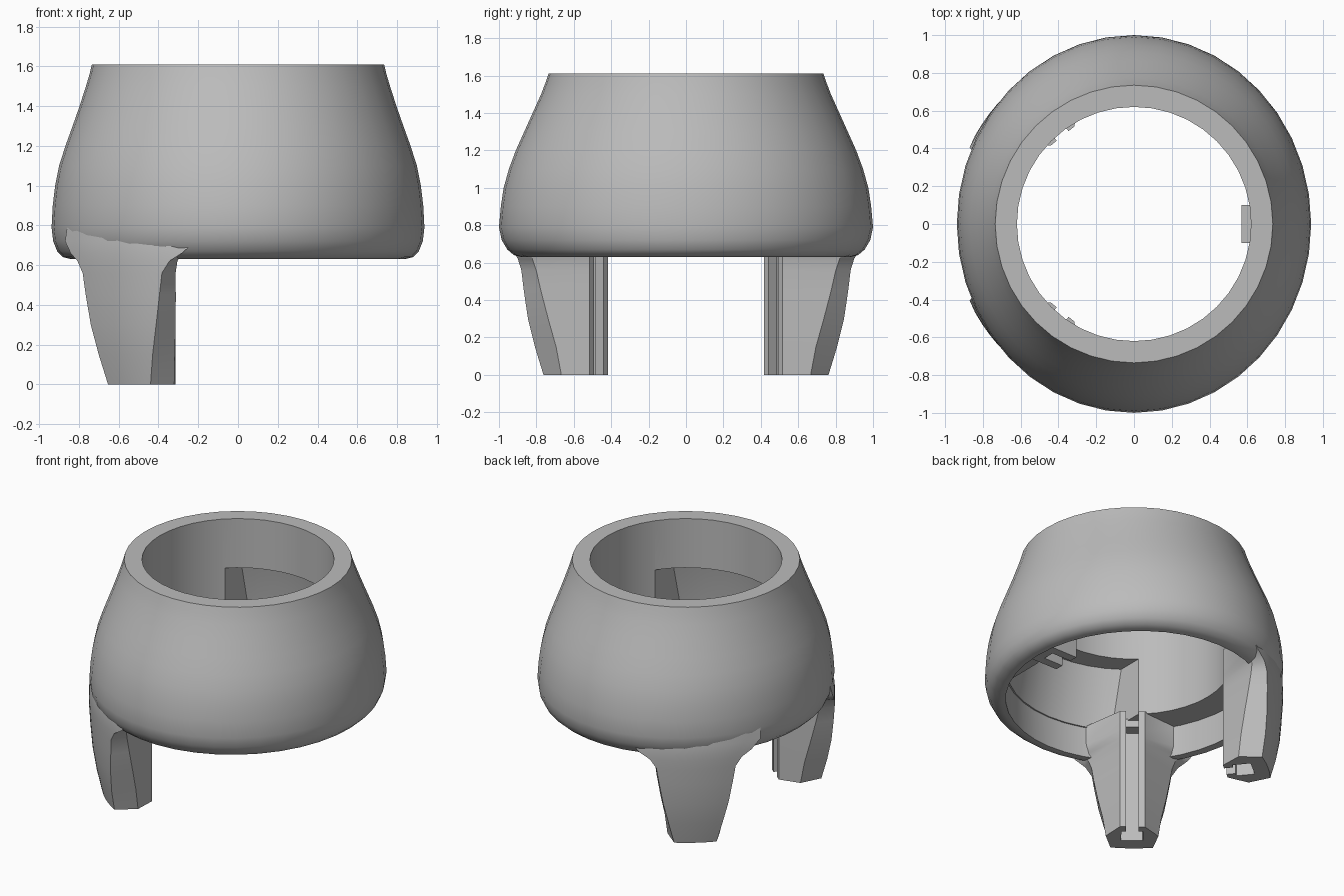
import bpy, bmesh, math
from mathutils import Matrix

cube = bpy.data.objects.get("Cube")
if cube:
    bpy.data.objects.remove(cube)

grey = bpy.data.materials.new("matte grey")
grey.use_nodes = True
colour = (0.5, 0.5, 0.5, 1)
grey.diffuse_color = colour
grey.node_tree.nodes["Principled BSDF"].inputs["Base Color"].default_value = colour

SEGMENTS = 40
LEG_ANGLE = math.radians(129)


def make_object(name, bm):
    bmesh.ops.recalc_face_normals(bm, faces=bm.faces)
    mesh = bpy.data.meshes.new(name)
    bm.to_mesh(mesh)
    bm.free()
    mesh.materials.append(grey)
    obj = bpy.data.objects.new(name, mesh)
    bpy.context.collection.objects.link(obj)
    return obj


def loft(name, rings):
    """Skin a stack of equal-length closed rings and cap both ends."""
    bm = bmesh.new()
    loops = [[bm.verts.new(p) for p in ring] for ring in rings]
    n = len(loops[0])
    for a, b in zip(loops, loops[1:]):
        for i in range(n):
            j = (i + 1) % n
            bm.faces.new((a[i], a[j], b[j], b[i]))
    bm.faces.new(loops[0])
    bm.faces.new(loops[-1])
    return make_object(name, bm)


def ellipse(z, rx, ry):
    turns = [math.tau * i / SEGMENTS for i in range(SEGMENTS)]
    return [(rx * math.cos(t), ry * math.sin(t), z) for t in turns]


def box(name, low, high, angle=0.0):
    bm = bmesh.new()
    bmesh.ops.create_cube(bm, size=1)
    for v in bm.verts:
        v.co = [l + (c + 0.5) * (h - l) for c, l, h in zip(v.co, low, high)]
    bm.transform(Matrix.Rotation(angle, 4, "Z"))
    return make_object(name, bm)


def combine(obj, other, operation="DIFFERENCE"):
    """Bake a boolean into obj and discard the other object."""
    mod = obj.modifiers.new("boolean", "BOOLEAN")
    mod.operation, mod.object, mod.solver = operation, other, "EXACT"
    graph = bpy.context.evaluated_depsgraph_get()
    mesh = bpy.data.meshes.new_from_object(obj.evaluated_get(graph))
    obj.modifiers.clear()
    obj.data = mesh
    bpy.data.objects.remove(other)


def smooth(obj, degrees=35):
    bpy.ops.object.select_all(action="DESELECT")
    obj.select_set(True)
    bpy.context.view_layer.objects.active = obj
    bpy.ops.object.shade_smooth_by_angle(angle=math.radians(degrees))


# Bell-shaped body, oval at the base and round at the neck
body = loft("body_shell", [ellipse(*p) for p in (
    (0.63, 0.84, 0.88), (0.64, 0.88, 0.92), (0.67, 0.91, 0.955),
    (0.72, 0.93, 0.985), (0.79, 0.938, 1.0), (0.9, 0.932, 0.99),
    (1.0, 0.92, 0.975), (1.1, 0.9, 0.947), (1.2, 0.868, 0.91),
    (1.3, 0.832, 0.865), (1.4, 0.797, 0.82), (1.5, 0.765, 0.775),
    (1.56, 0.747, 0.752), (1.61, 0.735, 0.735))])

# Round bore, wide lower recess and two tall side pockets
combine(body, loft("bore", [ellipse(0.4, 0.62, 0.62), ellipse(1.8, 0.62, 0.62)]))
combine(body, loft("recess", [ellipse(0.5, 0.81, 0.85), ellipse(0.85, 0.81, 0.86)]))
pockets = loft("pockets", [ellipse(0.6, 0.8, 0.85), ellipse(0.86, 0.8, 0.85),
                           ellipse(1.26, 0.73, 0.77)])
combine(pockets, box("pocket_span", (-0.42, -1.2, 0), (0.5, 1.2, 2)), "INTERSECT")
combine(body, pockets)
smooth(body)


def leg_ring(z, radius, spread, inner, half):
    """Outer arc, splayed sides and narrow inner lips, in the leg's own frame."""
    ring = []
    for i in range(-4, 5):
        a = math.radians(spread) * i / 4
        ring.append((radius * math.cos(a), radius * math.sin(a), z))
    ring += [(inner, half, z), (0.6, 0.08, z), (0.6, -0.08, z), (inner, -half, z)]
    return ring


# Two tapered legs, each with a C-shaped channel facing inward
for side, name in ((1, "back_leg"), (-1, "front_leg")):
    angle = side * LEG_ANGLE
    leg = loft(name, [leg_ring(*r) for r in (
        (0.0, 0.88, 9, 0.72, 0.17), (0.15, 0.915, 11, 0.74, 0.19),
        (0.3, 0.94, 13, 0.77, 0.22), (0.45, 0.953, 14.5, 0.8, 0.245),
        (0.56, 0.96, 15.5, 0.82, 0.26), (0.62, 0.963, 18, 0.83, 0.28),
        (0.66, 0.963, 22, 0.83, 0.31), (0.72, 0.96, 26, 0.83, 0.33),
        (0.86, 0.93, 27, 0.83, 0.33))])
    leg.data.transform(Matrix.Rotation(angle, 4, "Z"))
    combine(leg, box("channel_mouth", (0.5, -0.04, -0.1), (0.7, 0.04, 0.9), angle))
    combine(leg, box("channel", (0.66, -0.07, -0.1), (0.78, 0.07, 0.8), angle))
    smooth(leg)

# Short slotted clip inside the left wall
clip = box("inner_clip", (0.57, -0.1, 0.66), (0.83, 0.1, 0.87))
combine(clip, box("clip_slot", (0.5, -0.04, 0.5), (0.72, 0.04, 0.84)))
